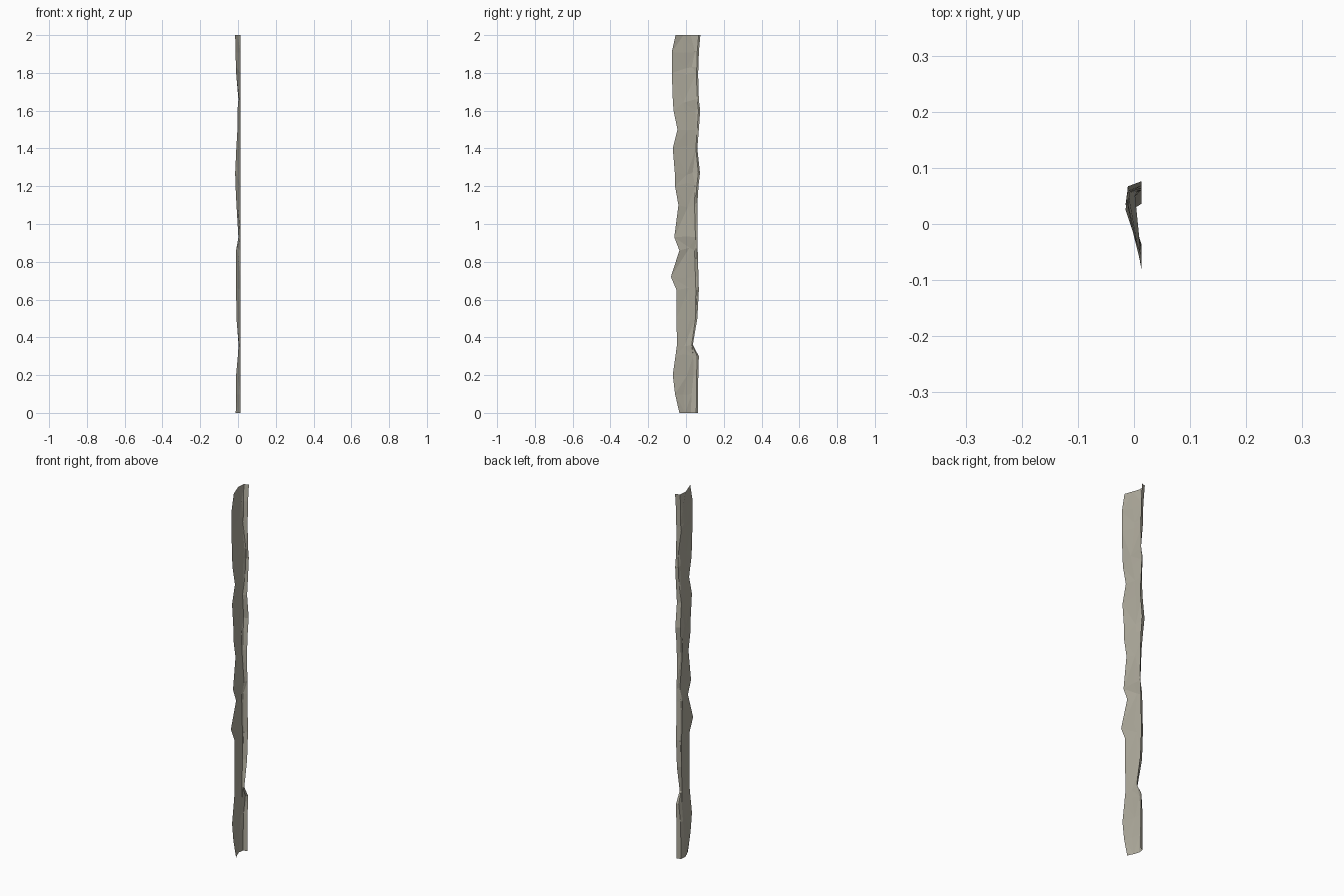
import bpy, bmesh, random

random.seed(4)

# Open, low-poly rock strip: z, front edge y, ridge y, ridge x, back edge y
RINGS = [
    (0.00, -.035, .025, -.012, .063), (0.10, -.058, .030, -.011, .064),
    (0.20, -.070, .040, -.010, .065), (0.30, -.056, .038, -.001, .068),
    (0.36, -.048, .030, .003, .036), (0.50, -.050, .050, -.008, .060),
    (0.65, -.050, .052, -.010, .068), (0.72, -.080, .050, -.010, .066),
    (0.86, -.035, .045, -.010, .062), (0.93, -.062, .050, .002, .062),
    (1.10, -.040, .045, -.008, .060), (1.20, -.058, .048, -.013, .066),
    (1.27, -.059, .035, -.015, .074), (1.40, -.070, .052, -.009, .060),
    (1.50, -.045, .050, -.003, .068), (1.60, -.066, .050, -.003, .075),
    (1.66, -.070, .050, .002, .068), (1.80, -.075, .055, -.010, .064),
    (1.83, -.075, .030, -.011, .066), (1.91, -.075, .048, -.013, .068),
    (2.00, -.055, .025, -.015, .076),
]
EDGE_X = .013

stone = bpy.data.materials.new("warm_grey_stone")
stone.diffuse_color = (.42, .40, .33, 1)

bm = bmesh.new()
rows = []
for i, (z, front, ridge, rx, back) in enumerate(RINGS):
    inner = 0 < i < len(RINGS) - 1
    jz = random.uniform(-.02, .02) if inner else 0
    my = front + (ridge - front) * random.uniform(.45, .7)
    mx = EDGE_X + (rx - EDGE_X) * (my - front) / (ridge - front) + random.uniform(-.002, .002)
    shoulder = max(ridge + .002, back - .009)
    profile = [(EDGE_X, front, z), (mx, my, z + jz), (rx, ridge, z),
               (rx + .004, shoulder, z), (EDGE_X, back, z)]
    rows.append([bm.verts.new(p) for p in profile])

# Triangulated facets with alternating diagonals, facing outward (-x)
for i, (a, b) in enumerate(zip(rows, rows[1:])):
    for j in range(4):
        p, q, r, s = a[j], b[j], b[j + 1], a[j + 1]
        tris = [(p, q, r), (p, r, s)] if (i + j) % 2 else [(p, q, s), (q, r, s)]
        for t in tris:
            f = bm.faces.new(t)
            f.normal_update()
            if f.normal.x > 0:
                f.normal_flip()

mesh = bpy.data.meshes.new("rock_strip")
bm.to_mesh(mesh)
bm.free()
mesh.materials.append(stone)
bpy.context.collection.objects.link(bpy.data.objects.new("rock_strip", mesh))
